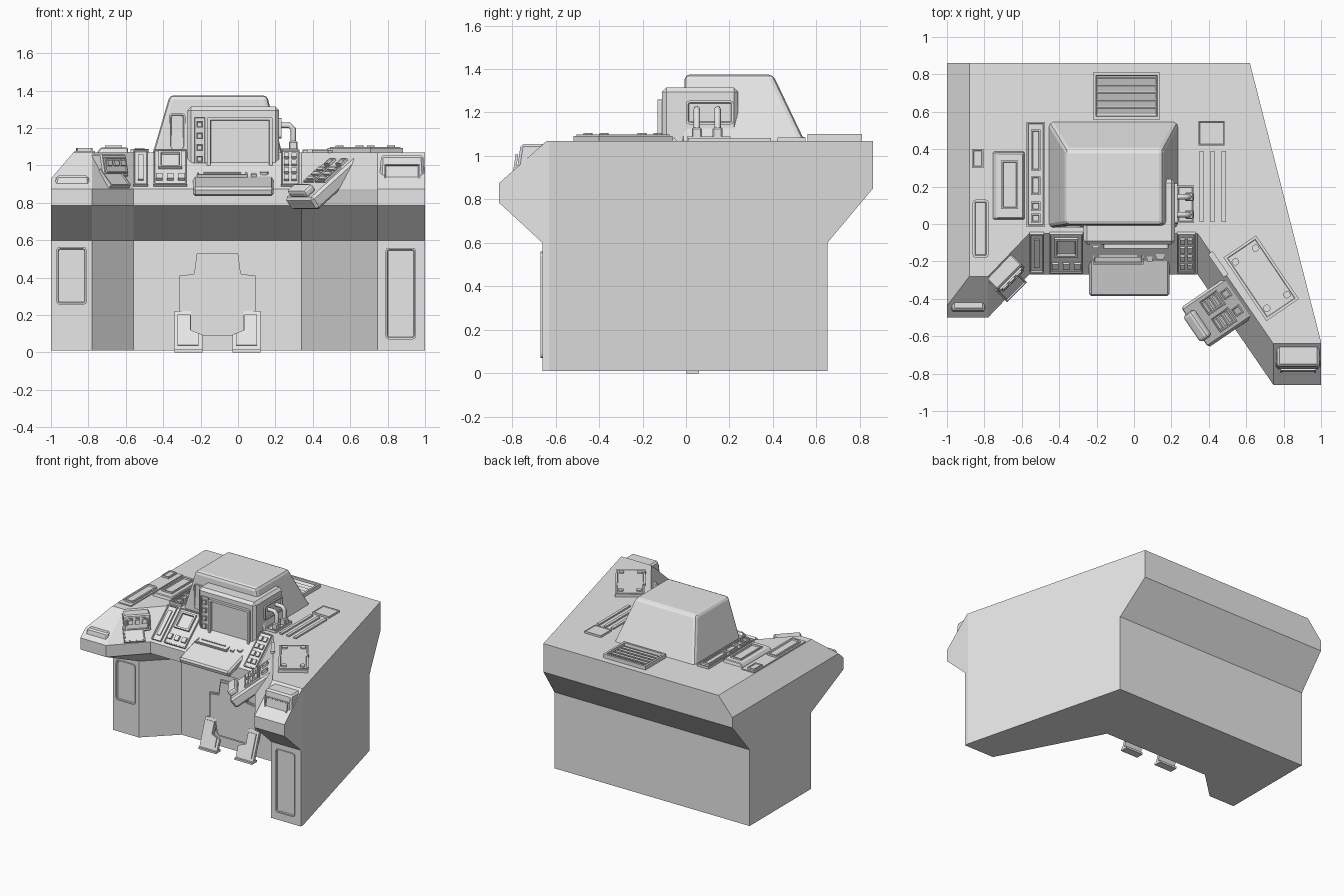
import bpy, bmesh
from math import radians, atan2
from mathutils import Matrix, Vector

if "Cube" in bpy.data.objects:
    bpy.data.objects.remove(bpy.data.objects["Cube"], do_unlink=True)

GREY = bpy.data.materials.new("console_grey")
GREY.use_nodes = True
GREY.diffuse_color = (0.8, 0.8, 0.8, 1)
GREY.node_tree.nodes["Principled BSDF"].inputs["Base Color"].default_value = (0.8, 0.8, 0.8, 1)

TOP, LIP = 1.07, 0.875


def finish(name, bm, matrix=None):
    bmesh.ops.recalc_face_normals(bm, faces=bm.faces[:])
    mesh = bpy.data.meshes.new(name)
    bm.to_mesh(mesh)
    bm.free()
    mesh.materials.append(GREY)
    ob = bpy.data.objects.new(name, mesh)
    ob.matrix_world = matrix or Matrix()
    bpy.context.collection.objects.link(ob)
    return ob


def block(name, x0, x1, y0, y1, z0, z1, bevel=0.0, top=None, matrix=None, segs=1):
    """Box between limits; top gives other x/y limits for a tapered upper face."""
    bm = bmesh.new()
    rows = []
    for (a, b, c, d), z in (((x0, x1, y0, y1), z0), (top or (x0, x1, y0, y1), z1)):
        rows.append([bm.verts.new(p) for p in ((a, c, z), (b, c, z), (b, d, z), (a, d, z))])
    low, high = rows
    bm.faces.new(low[::-1])
    bm.faces.new(high)
    for i in range(4):
        j = (i + 1) % 4
        bm.faces.new((low[i], low[j], high[j], high[i]))
    if bevel:
        bmesh.ops.bevel(bm, geom=bm.edges[:], offset=bevel, segments=segs, profile=0.5, affect='EDGES')
    return finish(name, bm, matrix)


def plate(name, matrix, w, l, h=0.02, rim=0.0, depth=0.01, off=(0, 0), corner=0.0):
    """Plate rising from a surface, with an optional sunken middle."""
    bm = bmesh.new()
    x, y = off
    corners = ((-w / 2, -l / 2), (w / 2, -l / 2), (w / 2, l / 2), (-w / 2, l / 2))
    base = bm.faces.new([bm.verts.new((x + a, y + b, -0.004)) for a, b in corners])
    if corner:
        bmesh.ops.bevel(bm, geom=bm.verts[:], offset=corner, segments=2, profile=0.5, affect='VERTICES')
        base = bm.faces[:][0]
    top = bmesh.ops.extrude_face_region(bm, geom=[base])["geom"]
    bmesh.ops.translate(bm, vec=(0, 0, h + 0.004), verts=[v for v in top if isinstance(v, bmesh.types.BMVert)])
    face = [f for f in top if isinstance(f, bmesh.types.BMFace)][0]
    if rim:
        bmesh.ops.recalc_face_normals(bm, faces=bm.faces[:])
        bmesh.ops.inset_region(bm, faces=[face], thickness=rim)
        bmesh.ops.inset_region(bm, faces=[face], thickness=0.004, depth=-depth)
    return finish(name, bm, matrix)


def outline(name, pts, thick, matrix):
    bm = bmesh.new()
    f = bm.faces.new([bm.verts.new((a, b, 0)) for a, b in pts])
    ext = bmesh.ops.extrude_face_region(bm, geom=[f])["geom"]
    bmesh.ops.translate(bm, vec=(0, 0, thick), verts=[v for v in ext if isinstance(v, bmesh.types.BMVert)])
    return finish(name, bm, matrix)


def frame(x, y, z=TOP, turn=0, tilt=0):
    return Matrix.Translation((x, y, z)) @ Matrix.Rotation(radians(turn), 4, 'Z') @ Matrix.Rotation(radians(tilt), 4, 'X')


def slope(x, y):
    return frame(x, y, LIP + (y + 0.27) / 0.22 * (TOP - LIP), tilt=41.5)


# Console body: stacked rings from floor to worktop, left edge chamfered
xs = (-1, -0.78, -0.56, 0.34, 0.745, 1)
foot = (-0.1, -0.1, 0.11, 0.11, -0.66, -0.66)
lip = (-0.5, -0.5, -0.27, -0.27, -0.86, -0.86)
worktop = [y + 0.22 for y in lip]
bm = bmesh.new()
rings = []
for front, fz, back, bz in ((foot, 0.01, 0.65, 0.01), (foot, 0.6, 0.65, 0.6), (lip, 0.785, 0.86, 0.85),
                            (lip, LIP, 0.86, 0.9), (worktop, TOP, 0.86, TOP)):
    ring = [(x, y, fz) for x, y in zip(xs, front)]
    ring += [(1, -0.63, fz), (1 - 0.252 * (back + 0.65), back, bz), (-1, back, bz)]
    rings.append([bm.verts.new(p) for p in ring])
for a, b in zip(rings, rings[1:]):
    for i in range(len(a)):
        j = (i + 1) % len(a)
        bm.faces.new((a[i], a[j], b[j], b[i]))
bm.faces.new(rings[0][::-1])
bm.faces.new(rings[-1])
cut = bmesh.ops.bisect_plane(bm, geom=bm.verts[:] + bm.edges[:] + bm.faces[:], plane_co=(-1, 0, 0.93),
                             plane_no=(-0.14, 0, 0.12), clear_outer=True)
bmesh.ops.holes_fill(bm, edges=[e for e in bm.edges if e.is_boundary], sides=0)
finish("console_body", bm)

# Hood and monitor
block("hood", -0.46, 0.24, -0.02, 0.555, 1.05, 1.375, 0.022, (-0.365, 0.155, -0.005, 0.4), segs=2)
block("monitor", -0.27, 0.22, -0.11, 0.24, 0.95, 1.315, 0.02)
plate("hood_side_panel", frame(-0.325, -0.012, 1.18, tilt=90), 0.09, 0.2, 0.008, 0.01, 0.006, corner=0.02)
face = frame(0, -0.11, 1.12, tilt=90)
plate("screen_frame", face, 0.35, 0.28, 0.02, 0.018, 0.018, (0.01, 0), 0.012)
plate("monitor_key_strip", face, 0.065, 0.28, 0.008, 0.006, 0.005, (-0.205, 0))
for k in range(4):
    plate("monitor_key", face, 0.035, 0.035, 0.018, 0.006, 0.004, (-0.205, 0.1 - 0.062 * k))
plate("monitor_side_panel", frame(0.22, 0.11, 1.2) @ Matrix.Rotation(radians(90), 4, 'Y'), 0.11, 0.22, 0.012, 0.01, 0.006, corner=0.015)

# Pipes from the monitor side into a socket plate
plate("pipe_socket", frame(0.275, 0.105), 0.09, 0.2, 0.02, 0.01, 0.008)
for y in (0.05, 0.145):
    curve = bpy.data.curves.new("side_pipe", 'CURVE')
    curve.dimensions, curve.bevel_depth, curve.bevel_resolution, curve.use_fill_caps = '3D', 0.015, 2, True
    line = curve.splines.new('POLY')
    path = ((0.21, 1.215), (0.275, 1.215), (0.295, 1.195), (0.295, 1.07))
    line.points.add(len(path) - 1)
    for p, (x, z) in zip(line.points, path):
        p.co = (x, y, z, 1)
    curve.materials.append(GREY)
    bpy.context.collection.objects.link(bpy.data.objects.new("side_pipe", curve))
    block("pipe_collar", 0.272, 0.318, y - 0.023, y + 0.023, 1.08, 1.13, 0.006)

# Keyboard desk
desk = frame(-0.025, -0.245, 0.925, tilt=17)
block("keyboard_desk", -0.215, 0.215, -0.15, 0.15, -0.05, 0, 0.012, matrix=desk)
plate("keyboard", desk, 0.27, 0.1, 0.016, 0.012, 0.008, (-0.06, 0.085))
plate("keyboard_bar", desk, 0.2, 0.025, 0.018, off=(-0.06, 0.085))
for y in (0.065, 0.11):
    plate("desk_key", desk, 0.03, 0.03, 0.014, off=(0.11, y))
plate("desk_knob", desk, 0.045, 0.045, 0.02, off=(0.165, 0.085), corner=0.014)

# Sloped instrument panels
left, screen, right = slope(-0.52, -0.15), slope(-0.362, -0.15), slope(0.28, -0.15)
plate("slope_strip", left, 0.08, 0.28, 0.015, 0.01, 0.008)
plate("slope_strip_slider", left, 0.03, 0.2, 0.016)
plate("small_screen_panel", screen, 0.18, 0.28, 0.018, 0.008, 0.006)
plate("small_screen", screen, 0.125, 0.13, 0.03, 0.018, 0.014, (0, 0.05))
for x in (-0.06, 0, 0.06):
    plate("small_screen_key", screen, 0.035, 0.04, 0.028, off=(x, -0.085))
plate("right_key_panel", right, 0.1, 0.28, 0.015, 0.008, 0.006)
for k in range(4):
    for x in (-0.02, 0.02):
        plate("right_key", right, 0.028, 0.035, 0.024, off=(x, -0.09 + 0.06 * k))

# Corner instrument and pad on the left diagonal
corner = frame(-0.69, -0.26, 0.94, 45)
block("corner_instrument", -0.095, 0.095, -0.06, 0.06, 0, 0.12, 0.008, (-0.095, 0.095, -0.035, 0.06), corner)
front = corner @ frame(0, -0.05, 0.06, tilt=78)
plate("corner_display", front, 0.16, 0.085, 0.008, 0.008, 0.005)
for x in (-0.05, 0, 0.05):
    plate("corner_key", front, 0.035, 0.03, 0.014, off=(x, 0.012))
plate("corner_pad", frame(-0.665, -0.325, 0.925, 45, 45), 0.15, 0.12, 0.02, 0.01, 0.006)

# Wing end boxes
block("left_wing_pad", -0.985, -0.79, -0.475, -0.305, 0.87, 0.945, 0.01, (-0.97, -0.8, -0.46, -0.31))
block("right_wing_box", 0.755, 0.998, -0.785, -0.62, 0.89, 1.055, 0.012, (0.765, 0.99, -0.76, -0.64))
plate("right_wing_label", frame(0.877, -0.782, 0.965, tilt=81), 0.19, 0.085, 0.008, 0.01, 0.006)

# Control arm on the right diagonal
arm = frame(0.44, -0.475, 0.935, -55.7, 37)
block("control_arm", -0.13, 0.13, -0.185, 0.2, -0.08, 0, 0.014, matrix=arm)
block("hand_rest", -0.085, 0.085, -0.175, -0.105, -0.01, 0.045, 0.018, matrix=arm, segs=2)
for x in (-0.055, 0.055):
    plate("arm_key_panel", arm, 0.09, 0.13, 0.012, 0.008, 0.005, (x, 0.02))
    for k in range(3):
        plate("arm_key", arm, 0.06, 0.02, 0.018, off=(x, -0.02 + 0.04 * k))
    plate("arm_switch", arm, 0.05, 0.05, 0.014, 0.008, 0.005, (x, 0.13))
plate("arm_side_strip", frame(0.45, -0.215, 1.07, -55.7), 0.15, 0.03, 0.012)

# Screwed cover on the right wing
cover = frame(0.68, -0.29, turn=-56)
plate("screwed_cover", cover, 0.41, 0.21, 0.022)
plate("screwed_cover_top", cover, 0.39, 0.19, 0.028, 0.006, 0.003)
for sx in (-1, 1):
    for sy in (-1, 1):
        plate("cover_screw", cover, 0.036, 0.036, 0.036, off=(sx * 0.15, sy * 0.065), corner=0.011)

# Rear grille, vent bars and hatch
plate("grille_frame", frame(-0.04, 0.685), 0.36, 0.25, 0.03, 0.022, 0.024)
for k in range(5):
    plate("grille_slat", frame(-0.04, 0.606 + 0.04 * k, 1.082, tilt=20), 0.31, 0.032, 0.008)
for x in (0.36, 0.42, 0.48):
    plate("vent_bar", frame(x, 0.2), 0.022, 0.38, 0.012)
plate("small_hatch", frame(0.415, 0.485), 0.14, 0.13, 0.015, 0.006, 0.004)

# Left worktop instruments
strip = frame(-0.525, 0.265)
plate("long_strip", strip, 0.1, 0.56, 0.018, 0.012, 0.01)
for y, l in ((0.13, 0.22), (-0.06, 0.1), (-0.17, 0.05), (-0.235, 0.05)):
    plate("strip_insert", strip, 0.05, l, 0.022, 0.01, 0.006, (0, y))
block("tray", -0.76, -0.585, 0.02, 0.39, 1.06, 1.095, 0.005, (-0.735, -0.59, 0.03, 0.38))
plate("tray_inset", frame(-0.665, 0.21, 1.095), 0.09, 0.26, 0.012, 0.012, 0.01)
plate("edge_rail", frame(-0.82, 0.1), 0.11, 0.63, 0.008)
plate("edge_panel_small", frame(-0.835, 0.35), 0.06, 0.1, 0.022, 0.01, 0.005)
plate("edge_panel_long", frame(-0.82, -0.025), 0.085, 0.31, 0.022, 0.012, 0.008, corner=0.015)

# Panels on the base
plate("left_base_panel", frame(-0.89, -0.1, 0.41, tilt=90), 0.165, 0.31, 0.009, 0.01, 0.007, corner=0.02)
plate("right_base_panel", frame(0.87, -0.66, 0.315, tilt=90), 0.165, 0.49, 0.009, 0.01, 0.007, corner=0.02)

# Knee hatch and pedals, mirrored about the seat line
half = ((0.11, 0.53), (0.125, 0.42), (0.205, 0.41), (0.205, 0.19), (0.15, 0.18), (0.14, 0.11), (0.12, 0.09))
for grow, thick in ((1.0, 0.012), (0.94, 0.02)):
    side = [(x * grow, 0.31 + (z - 0.31) * grow) for x, z in half]
    outline("knee_hatch", side + [(-x, z) for x, z in side[::-1]], thick, frame(-0.11, 0.11, 0, tilt=90))
pedal = ((0.08, 0), (0.23, 0), (0.23, 0.22), (0.14, 0.22), (0.14, 0.11), (0.08, 0.085))
lean = frame(-0.11, 0.035, 0.008, tilt=70)
for s in (-1, 1):
    outline("pedal", [(s * x, z) for x, z in pedal], 0.022, lean)
    outline("pedal_pad", [(s * (0.16 + (x - 0.16) * 0.75), 0.022 + z * 0.8) for x, z in pedal], 0.03, lean)
    block("pedal_foot", *sorted((-0.11 + s * 0.08, -0.11 + s * 0.23)), 0.0, 0.06, 0, 0.015)
